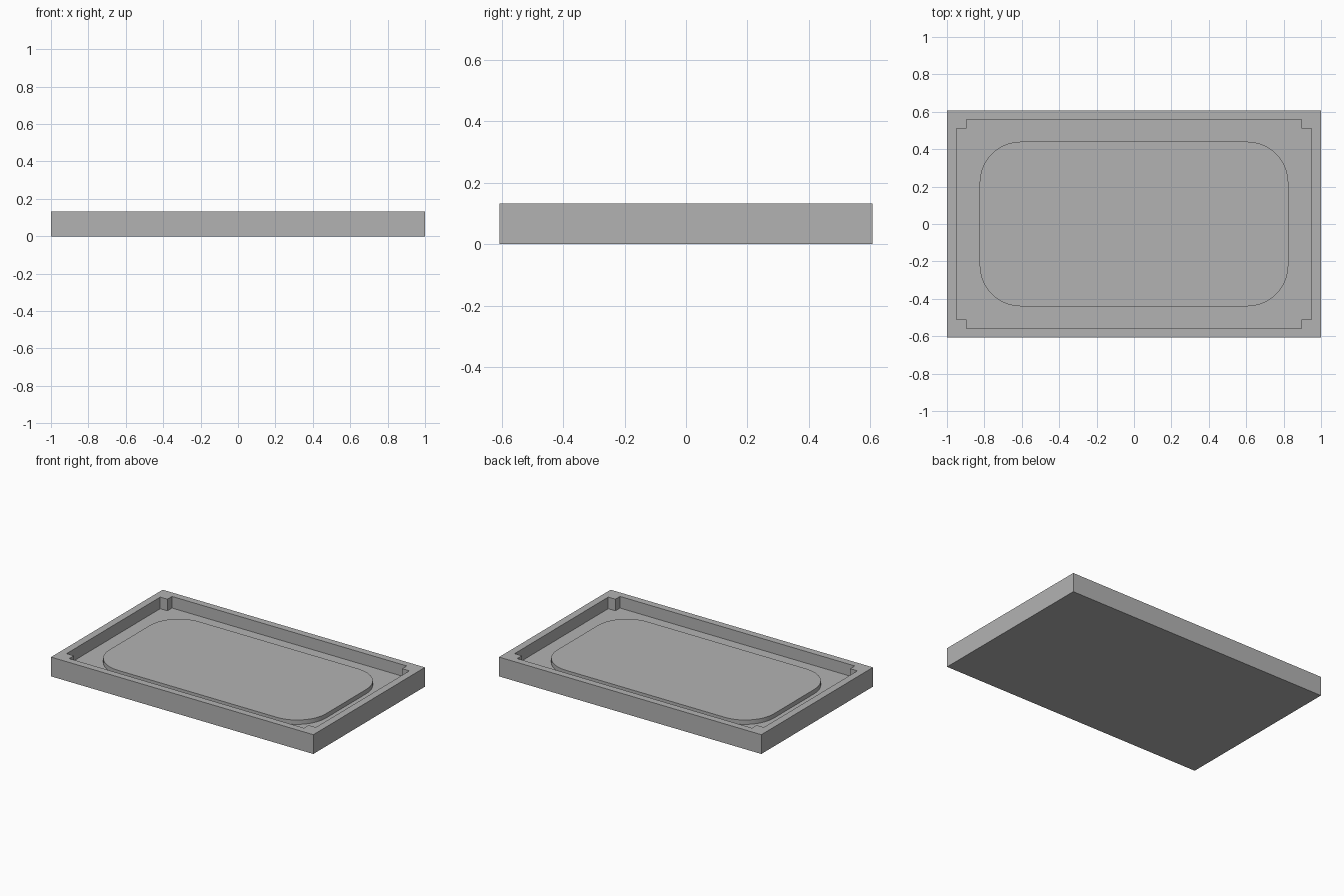
import bpy
import bmesh
from math import cos, sin, pi

cube = bpy.data.objects.get("Cube")
if cube:
    bpy.data.objects.remove(cube, do_unlink=True)

LENGTH, WIDTH, HEIGHT = 2.0, 1.215, 0.133
FLOOR_Z, PANEL_Z = 0.053, 0.083

grey = bpy.data.materials.new("plain grey")
grey.use_nodes = True
colour = (0.45, 0.45, 0.45, 1)
grey.diffuse_color = colour
grey.node_tree.nodes["Principled BSDF"].inputs["Base Color"].default_value = colour


def prism(name, outline, bottom, top):
    """Extrude a closed outline from one height to another."""
    bm = bmesh.new()
    face = bm.faces.new([bm.verts.new((x, y, bottom)) for x, y in outline])
    extruded = bmesh.ops.extrude_face_region(bm, geom=[face])["geom"]
    for item in extruded:
        if isinstance(item, bmesh.types.BMVert):
            item.co.z = top
    bmesh.ops.recalc_face_normals(bm, faces=bm.faces)
    mesh = bpy.data.meshes.new(name)
    bm.to_mesh(mesh)
    bm.free()
    mesh.materials.append(grey)
    obj = bpy.data.objects.new(name, mesh)
    bpy.context.scene.collection.objects.link(obj)
    return obj


def four_corners(corner):
    """Mirror one corner's points into all four quadrants, in order."""
    quadrants = ((1, 1), (-1, 1), (-1, -1), (1, -1))
    return [(x * sx, y * sy) for sx, sy in quadrants
            for x, y in (corner if sx * sy > 0 else reversed(corner))]


# Tray body with a recess that leaves a square post in each corner
tray = prism("tray", four_corners([(LENGTH / 2, WIDTH / 2)]), 0, HEIGHT)
recess = prism("recess_cutter",
               four_corners([(0.95, 0.51), (0.895, 0.51), (0.895, 0.56)]),
               FLOOR_Z, HEIGHT + 0.1)
recess.hide_render = True
recess.hide_viewport = True
recess.display_type = 'WIRE'
cut = tray.modifiers.new("recess", 'BOOLEAN')
cut.operation = 'DIFFERENCE'
cut.solver = 'EXACT'
cut.object = recess

# Raised panel with rounded corners on the tray floor
RADIUS, STEPS = 0.22, 16
arc = [(0.825 - RADIUS + RADIUS * cos(i * pi / 2 / STEPS),
        0.44 - RADIUS + RADIUS * sin(i * pi / 2 / STEPS)) for i in range(STEPS + 1)]
panel = prism("raised_panel", four_corners(arc), FLOOR_Z - 0.01, PANEL_Z)

# Smooth the rounded rim and keep its edges sharp
bpy.ops.object.select_all(action='DESELECT')
panel.select_set(True)
bpy.context.view_layer.objects.active = panel
bpy.ops.object.shade_smooth_by_angle()
